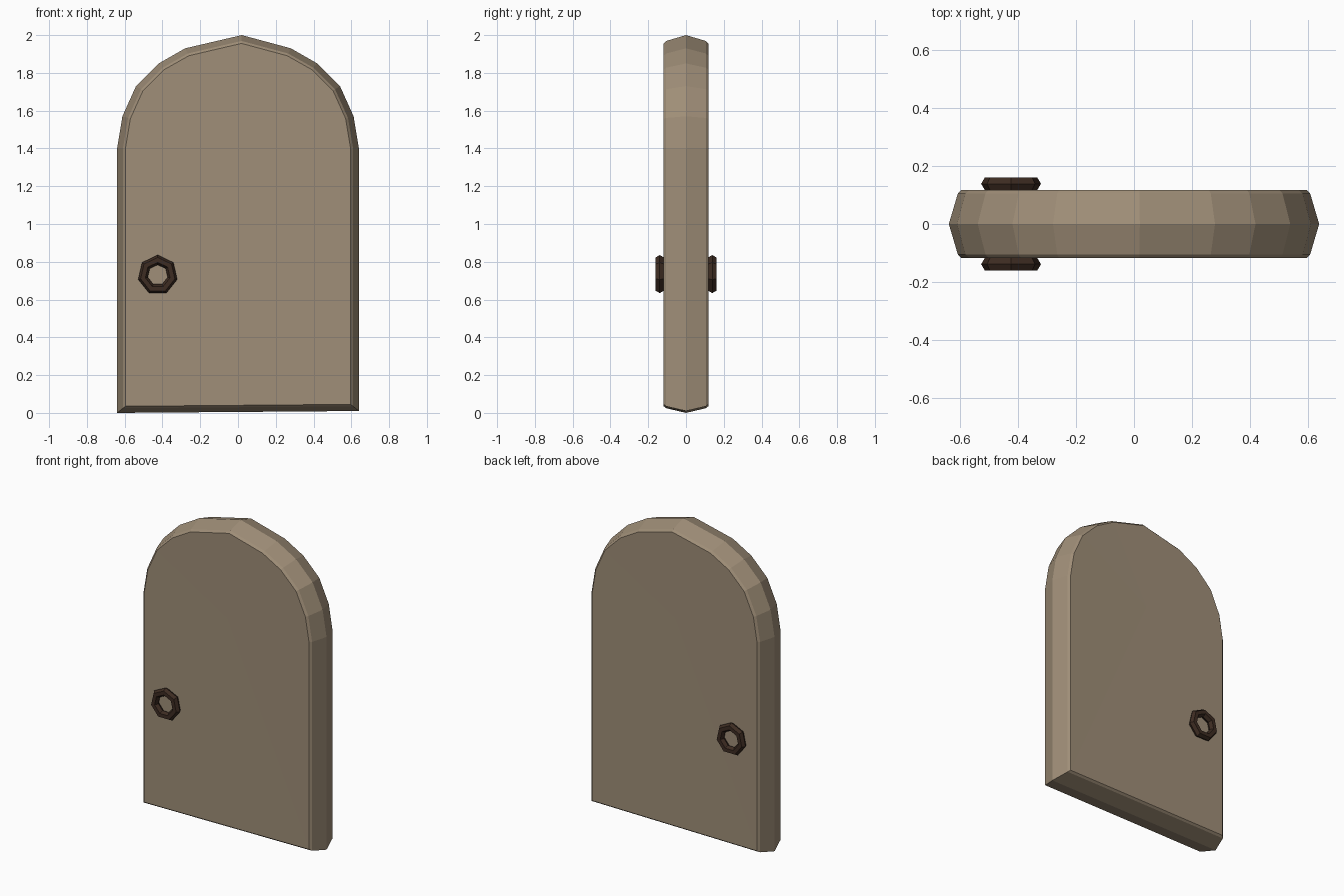
import bpy, bmesh, math

if "Cube" in bpy.data.objects:
    bpy.data.objects.remove(bpy.data.objects["Cube"])


def material(name, rgb):
    m = bpy.data.materials.new(name)
    m.diffuse_color = (*rgb, 1)
    m.use_nodes = True
    m.node_tree.nodes["Principled BSDF"].inputs["Base Color"].default_value = m.diffuse_color
    return m


def add_object(name, bm, mat):
    bmesh.ops.recalc_face_normals(bm, faces=bm.faces)
    me = bpy.data.meshes.new(name)
    bm.to_mesh(me)
    bm.free()
    me.materials.append(mat)
    ob = bpy.data.objects.new(name, me)
    bpy.context.collection.objects.link(ob)


wood = material("weathered wood", (0.35, 0.273, 0.188))
iron = material("dark iron", (0.047, 0.025, 0.016))

# Arched outline: bottom corner, then up the right side, over and down
right = [(0.64, 0.01), (0.64, 1.4), (0.612, 1.57), (0.54, 1.73), (0.42, 1.85), (0.28, 1.93)]
outline = right + [(0.02, 2.0)] + [(-x, z) for x, z in reversed(right)]
outline[-1] = (-0.64, 0.0)


def inset(d):
    # shrink the outline towards the arch centre, the sides straight inwards
    pts = []
    for x, z in outline:
        if z < 1.0:
            pts.append((x - math.copysign(d, x), z + d * 0.8))
        else:
            r = math.hypot(x, z - 1.4)
            k = 1 - d / r
            pts.append((x * k, 1.4 + (z - 1.4) * k))
    return pts


# Door slab: widest in the middle, tapering to both faces
bm = bmesh.new()
sections = [(-0.118, 0.044), (-0.105, 0.031), (0, 0), (0.105, 0.031), (0.118, 0.044)]
rings = [[bm.verts.new((x, y, z)) for x, z in inset(d)] for y, d in sections]
n = len(outline)
for a, b in zip(rings, rings[1:]):
    for i in range(n):
        j = (i + 1) % n
        bm.faces.new((a[i], a[j], b[j], b[i]))
# Faces fan out from the arch centre
for ring, y in ((rings[0], -0.116), (rings[-1], 0.116)):
    c = bm.verts.new((0, y, 1.4))
    for i in range(n):
        bm.faces.new((ring[i], ring[(i + 1) % n], c))
add_object("door_slab", bm, wood)

# Seven-sided pull rings on both faces
for name, side in (("front_ring", -1), ("back_ring", 1)):
    bm = bmesh.new()
    grid = []
    for i in range(7):
        a = math.pi / 2 + i * math.tau / 7
        loop = []
        for k in range(6):
            t = k * math.tau / 6
            r = 0.08 + 0.026 * math.cos(t)
            loop.append(bm.verts.new((-0.425 + r * math.cos(a),
                                      side * (0.139 + 0.025 * math.sin(t)),
                                      0.73 + r * math.sin(a))))
        grid.append(loop)
    for i in range(7):
        for k in range(6):
            p, q = grid[i], grid[(i + 1) % 7]
            m = (k + 1) % 6
            bm.faces.new((p[k], q[k], q[m], p[m]))
    add_object(name, bm, iron)
